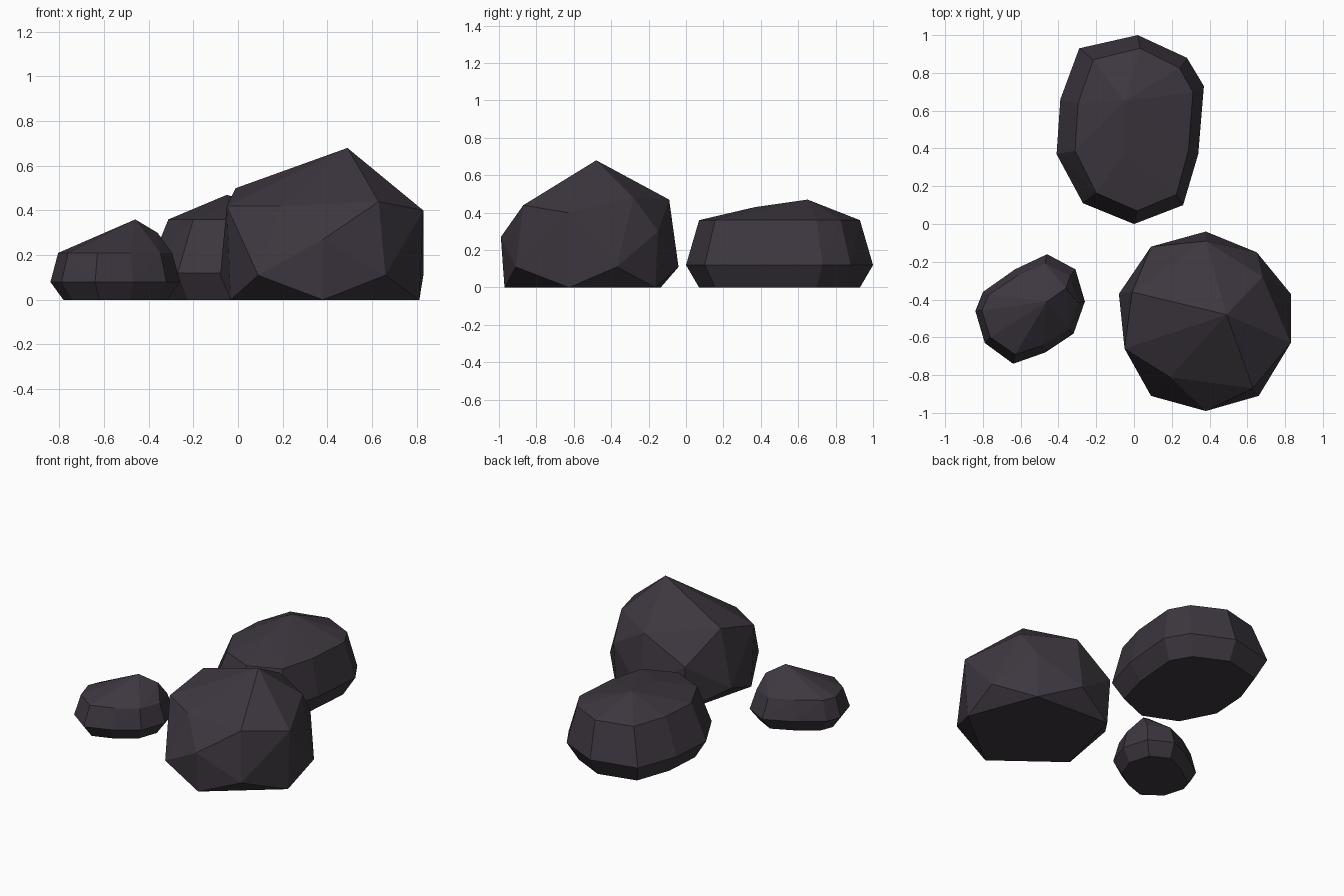
import bpy
import bmesh
import math
from mathutils import Vector

# Remove only the default object
default_object = bpy.data.objects.get("Cube")
if default_object:
    bpy.data.objects.remove(default_object, do_unlink=True)


def make_material(name, colour):
    material = bpy.data.materials.new(name)
    material.use_nodes = True
    material.diffuse_color = colour
    for node in material.node_tree.nodes:
        if node.type == "BSDF_PRINCIPLED":
            node.inputs["Base Color"].default_value = colour
            node.inputs["Roughness"].default_value = 0.9
    return material


stone = make_material("dark purple grey stone", (0.047, 0.038, 0.050, 1))


def ring(outline, centre, scale, height, shift=(0, 0)):
    """Copy an outline, scaled about its centre and laid at one height."""
    return [
        (
            centre[0] + (point[0] - centre[0]) * scale[0] + shift[0],
            centre[1] + (point[1] - centre[1]) * scale[1] + shift[1],
            height,
        )
        for point in outline
    ]


def build_rock(name, points):
    """Wrap a faceted stone skin around the given points."""
    bm = bmesh.new()
    for point in points:
        bm.verts.new(Vector(point))
    result = bmesh.ops.convex_hull(bm, input=bm.verts[:], use_existing_faces=False)
    unused = result["geom_interior"] + result["geom_unused"]
    loose = {item for item in unused if isinstance(item, bmesh.types.BMVert)}
    bmesh.ops.delete(bm, geom=list(loose), context="VERTS")

    # Merge nearly coplanar triangles into larger facets
    bmesh.ops.dissolve_limit(
        bm, angle_limit=math.radians(2), verts=bm.verts[:], edges=bm.edges[:]
    )
    bmesh.ops.recalc_face_normals(bm, faces=bm.faces[:])
    for face in bm.faces:
        face.smooth = False

    mesh = bpy.data.meshes.new(name)
    bm.to_mesh(mesh)
    bm.free()
    mesh.materials.append(stone)
    rock = bpy.data.objects.new(name, mesh)
    bpy.context.scene.collection.objects.link(rock)
    return rock


# Large peaked rock: low and high corners alternate around the side
low_corners = [
    (0.09, -0.91), (0.66, -0.91), (0.83, -0.37), (0.38, -0.04), (-0.08, -0.37),
]
high_corners = [
    (0.38, -0.99, 0.27), (0.83, -0.63, 0.40), (0.65, -0.15, 0.30),
    (0.09, -0.12, 0.30), (-0.05, -0.66, 0.42),
]
large_centre = (0.38, -0.50)
large_crown = [
    (0.49, -0.48, 0.68), (0.63, -0.87, 0.44), (0.19, -0.81, 0.42),
    (-0.01, -0.36, 0.50), (0.38, -0.09, 0.47), (0.68, -0.28, 0.48),
]
build_rock(
    "large_rock",
    ring(low_corners, large_centre, (1, 1), 0.11)
    + high_corners
    + ring(high_corners, large_centre, (0.96, 0.96), 0)
    + large_crown,
)

# Long rounded rock at the back: base, widest ring, shoulder and ridge
long_outline = [
    (0.02, 1.0), (0.28, 0.88), (0.37, 0.73), (0.34, 0.37), (0.26, 0.10),
    (0, 0), (-0.27, 0.11), (-0.41, 0.37), (-0.39, 0.66), (-0.29, 0.93),
]
long_centre = (-0.02, 0.5)
build_rock(
    "long_rock",
    ring(long_outline, long_centre, (0.82, 0.86), 0)
    + ring(long_outline, long_centre, (1, 1), 0.12)
    + ring(long_outline, long_centre, (0.80, 0.86), 0.36, shift=(0.02, 0))
    + [(-0.05, 0.65, 0.47), (-0.05, 0.37, 0.43)],
)

# Small rock: same layers, with the peak towards its inner end
small_outline = [
    (-0.46, -0.16), (-0.31, -0.24), (-0.26, -0.41), (-0.32, -0.58), (-0.47, -0.68),
    (-0.64, -0.74), (-0.79, -0.63), (-0.84, -0.46), (-0.80, -0.36), (-0.63, -0.24),
]
small_centre = (-0.55, -0.45)
build_rock(
    "small_rock",
    ring(small_outline, small_centre, (0.80, 0.80), 0)
    + ring(small_outline, small_centre, (1, 1), 0.08)
    + ring(small_outline, small_centre, (0.88, 0.83), 0.21)
    + [(-0.46, -0.41, 0.36), (-0.36, -0.34, 0.30), (-0.59, -0.47, 0.29)],
)
